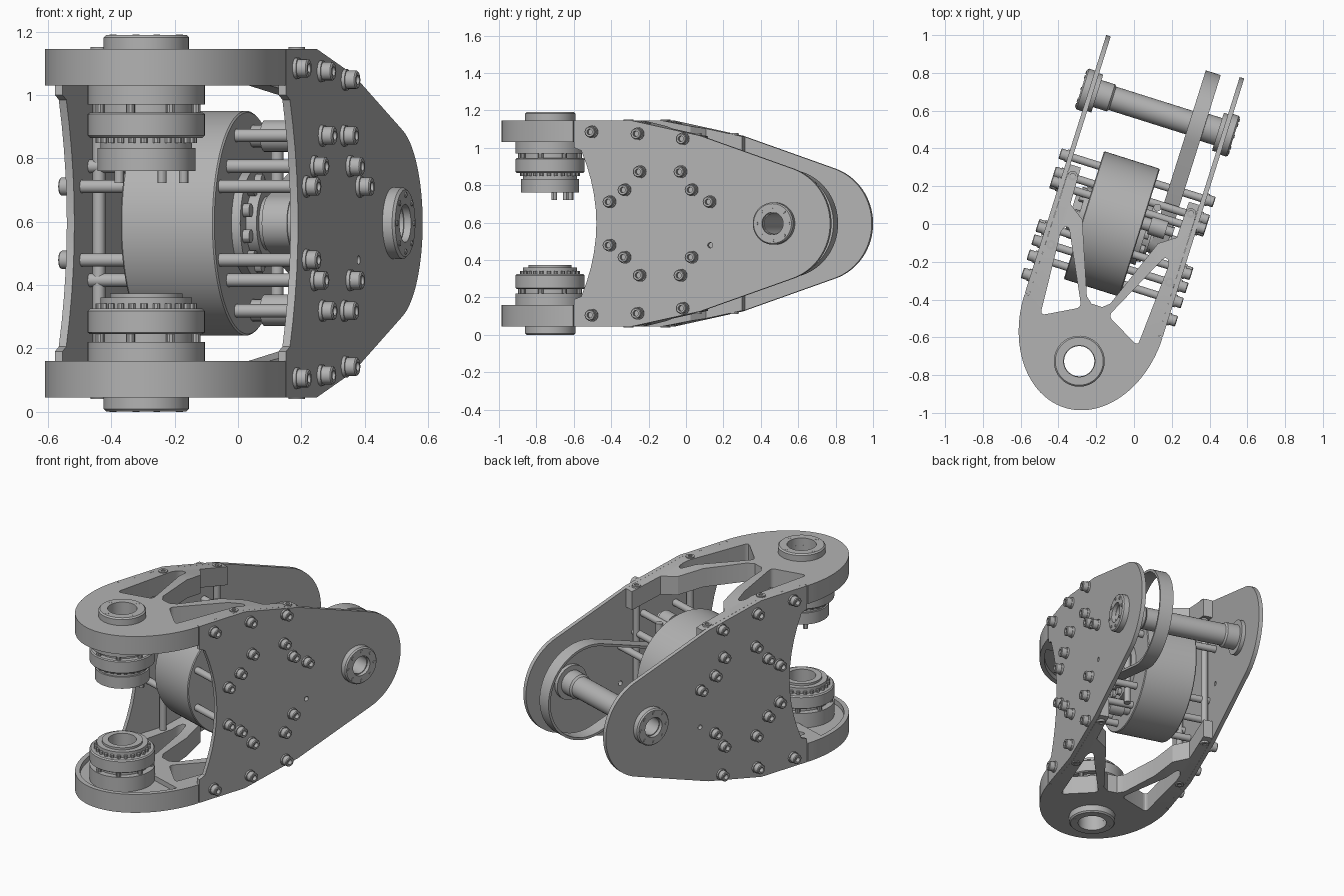
import bpy, bmesh, math
from math import cos, sin, pi, radians
from mathutils import Matrix, Vector

cube = bpy.data.objects.get("Cube")
if cube:
    bpy.data.objects.remove(cube)

grey = bpy.data.materials.new("machined grey")
grey.use_nodes = True
grey.diffuse_color = (0.45, 0.45, 0.45, 1)
grey.node_tree.nodes["Principled BSDF"].inputs["Base Color"].default_value = (0.45, 0.45, 0.45, 1)

# Local frame: x across the plates, y along the leg, z up
ROOT = Matrix.Rotation(radians(-17.5), 4, "Z") @ Matrix.Translation((-0.058, 0, 0))
MID = 0.595
FLIP = Matrix.Translation((0, 0, MID)) @ Matrix.Diagonal((1, 1, -1, 1)) @ Matrix.Translation((0, 0, -MID))
SIDE = Matrix(((0, 0, 1, 0), (1, 0, 0, 0), (0, 1, 0, 0), (0, 0, 0, 1)))
DRUM_Y, HIP_Y, ANKLE_Y = -0.035, 0.6, -0.78


def finish(name, bm, matrix=Matrix()):
    bmesh.ops.remove_doubles(bm, verts=bm.verts, dist=1e-5)
    bmesh.ops.transform(bm, matrix=ROOT @ matrix, verts=bm.verts)
    bmesh.ops.recalc_face_normals(bm, faces=bm.faces)
    mesh = bpy.data.meshes.new(name)
    bm.to_mesh(mesh)
    bm.free()
    mesh.materials.append(grey)
    mesh.shade_smooth()
    mesh.set_sharp_from_angle(angle=radians(30))
    obj = bpy.data.objects.new(name, mesh)
    bpy.context.scene.collection.objects.link(obj)
    return obj


def slab(loops, low, high):
    """Flat profile with holes, extruded from low to high."""
    curve = bpy.data.curves.new("profile", "CURVE")
    curve.dimensions, curve.fill_mode = "2D", "BOTH"
    curve.extrude = (high - low) / 2
    for loop in loops:
        spline = curve.splines.new("POLY")
        spline.points.add(len(loop) - 1)
        for point, (x, y) in zip(spline.points, loop):
            point.co = (x, y, 0, 1)
        spline.use_cyclic_u = True
    obj = bpy.data.objects.new("profile", curve)
    bpy.context.scene.collection.objects.link(obj)
    bpy.context.view_layer.update()
    mesh = bpy.data.meshes.new_from_object(obj.evaluated_get(bpy.context.evaluated_depsgraph_get()))
    bm = bmesh.new()
    bm.from_mesh(mesh)
    bmesh.ops.translate(bm, vec=(0, 0, (low + high) / 2), verts=bm.verts)
    bpy.data.objects.remove(obj)
    bpy.data.curves.remove(curve)
    bpy.data.meshes.remove(mesh)
    return bm


def turned(name, profile, matrix=Matrix(), sides=48):
    """Closed (radius, height) profile turned around z."""
    bm = bmesh.new()
    rings = [[bm.verts.new((r * cos(2 * pi * i / sides), r * sin(2 * pi * i / sides), h))
              for r, h in profile] for i in range(sides)]
    n = len(profile)
    for i in range(sides):
        a, b = rings[i], rings[(i + 1) % sides]
        for j in range(n):
            k = (j + 1) % n
            if profile[j][0] or profile[k][0]:
                bm.faces.new((a[j], b[j], b[k], a[k]))
    bmesh.ops.dissolve_degenerate(bm, dist=1e-6, edges=bm.edges)
    return finish(name, bm, matrix)


def rod(name, r, low, high, matrix=Matrix(), sides=20, bore=0):
    return turned(name, [(bore, low), (r, low), (r, high), (bore, high)], matrix, sides)


def across(y, z, flip=1):
    """Axis running across the plates; flip=-1 points it to the other side."""
    return Matrix.Translation((0, y, z)) @ Matrix.Rotation(flip * pi / 2, 4, "Y")


def arc(cx, cy, rx, ry, start, end, n=32):
    angles = [radians(start + (end - start) * i / n) for i in range(n + 1)]
    return [(cx + rx * cos(a), cy + ry * sin(a)) for a in angles]


def circle(cx, cy, r):
    return arc(cx, cy, r, r, 0, 350, 35)


def rounded(points, d):
    out = []
    for i, p in enumerate(points):
        p, a, b = Vector(p), Vector(points[i - 1]), Vector(points[(i + 1) % len(points)])
        a, b = p + (a - p).normalized() * d, p + (b - p).normalized() * d
        out += [tuple(a.lerp(p, t / 5).lerp(p.lerp(b, t / 5), t / 5)) for t in range(6)]
    return out


# Side plates
upper = [(0.18, 1.065), (-0.2, 1.145), (-0.524, 1.145), (-0.524, 1.0), (-0.485, 0.985)]
notch = [(-0.40 - 0.085 * (t / 5) ** 2, MID + 0.39 * t / 5) for t in range(4, -5, -1)]
plate = arc(HIP_Y, MID, 0.31, 0.31, -71, 71) + upper + notch
plate += [(y, 2 * MID - z) for y, z in reversed(upper)]
spare_hole = circle(0.238, MID - 0.116, 0.014)
for side, name in ((1, "left"), (-1, "right")):
    low, high = (0.358, 0.383) if side > 0 else (-0.383, -0.358)
    finish(name + "_side_plate", slab([plate, circle(HIP_Y, MID, 0.06), spare_hole], low, high), SIDE)

# Bolts on the plates and standoffs between the plates and the drum
corner = [(-0.424, 0.49), (-0.166, 0.48), (0.087, 0.453)]
circle_bolts = [(-0.154, 0.277), (0.075, 0.277), (-0.239, 0.18), (0.137, 0.18), (-0.323, 0.116), (0.238, 0.116)]
head = [(0, 0.403), (0.015, 0.403), (0.015, 0.428), (0.025, 0.428), (0.029, 0.424),
        (0.029, 0.394), (0.034, 0.394), (0.034, 0.38), (0, 0.38)]
for side in (1, -1):
    drum_end = 0.1 if side > 0 else 0.208
    for up in (1, -1):
        for y, h in corner + circle_bolts:
            place = across(y, MID + up * h, side)
            spare = up < 0 and y == 0.238
            if not spare:
                turned("plate_bolt", head, place, 16)
            if (y, h) in circle_bolts and not spare:
                rod("drum_standoff", 0.021, drum_end, 0.36, place)

# Motor drum with hubs
drum_axis = across(DRUM_Y, MID)
turned("motor_drum", [(0, -0.209), (0.35, -0.209), (0.355, -0.204), (0.355, 0.096), (0.35, 0.101), (0, 0.101)], drum_axis, 96)
turned("drum_rear_hub", [(0, -0.2), (0.15, -0.2), (0.15, -0.235), (0.115, -0.235), (0.115, -0.28), (0, -0.28)], drum_axis)
turned("drum_front_hub", [(0, 0.1), (0.17, 0.1), (0.17, 0.13), (0.11, 0.13), (0.11, 0.165), (0.085, 0.165),
                          (0.085, 0.27), (0.04, 0.27), (0.04, 0.34), (0, 0.34)], drum_axis)
for i in range(10):
    spin = drum_axis @ Matrix.Rotation(2 * pi * i / 10, 4, "Z") @ Matrix.Translation((0.133, 0, 0))
    rod("hub_screw", 0.022, 0.12, 0.152, spin, 12)
    rod("hub_screw", 0.016, -0.26, -0.23, spin, 12)


# Drive belt
def belt_loop(grow):
    t = math.degrees(math.acos(-0.2 / (HIP_Y - DRUM_Y)))
    return (arc(HIP_Y, MID, 0.275 + grow, 0.275 + grow, -t, t, 48)
            + arc(DRUM_Y, MID, 0.075 + grow, 0.075 + grow, t, 360 - t, 24))


finish("drive_belt", slab([belt_loop(0.015), belt_loop(0)], 0.176, 0.259), SIDE)

# Belt tensioner
for up in (1, -1):
    turned("tensioner_roller", [(0, 0.1), (0.035, 0.1), (0.035, 0.14), (0.05, 0.14), (0.05, 0.23), (0.025, 0.23),
                                (0.025, 0.27), (0, 0.27)], across(0.02, MID + up * 0.275), 24)
rod("tensioner_post", 0.02, 0.3, 0.9, Matrix.Translation((0.15, 0.12, 0)))

# Hip tube with its collars and end rings
hip_axis = across(HIP_Y, MID)
turned("hip_tube", [(0.055, -0.4), (0.075, -0.4), (0.075, -0.26), (0.065, -0.25), (0.065, 0.25), (0.075, 0.26),
                    (0.075, 0.4), (0.055, 0.4)], hip_axis)
for side in (1, -1):
    axis = across(HIP_Y, MID, side)
    turned("hip_end_ring", [(0.06, 0.375), (0.113, 0.375), (0.113, 0.415), (0.106, 0.423), (0.06, 0.423)], axis)
    rod("hip_inner_flange", 0.105, 0.335, 0.36, axis, 48, 0.06)
    for i in range(8):
        rod("ring_screw", 0.009, 0.42, 0.427,
            axis @ Matrix.Rotation(pi * i / 4, 4, "Z") @ Matrix.Translation((0.09, 0, 0)), 10)

# Forked arms, with open windows and a shallow rim around the bearing
right_edge = [(0.358, -0.525), (0.357, 0.2), (0.3, 0.2), (0.295, 0.0), (0.21, -0.06), (0.065, -0.44), (0.03, -0.47)]
outline = arc(0, -0.53, 0.383, 0.508, -180, 0, 48) + right_edge
outline += [(-x, y) for x, y in reversed(right_edge)]
window = [(0.27, -0.61), (0.075, -0.505), (0.27, -0.11), (0.3, -0.14)]
windows = [rounded([(s * x, y) for x, y in window], 0.03) for s in (1, -1)]
tray = arc(0, -0.53, 0.355, 0.48, -165, -15, 40)


def arm_part(name, loops, low, high, matrix):
    bm = slab(loops, low, high)
    geom = bm.verts[:] + bm.edges[:] + bm.faces[:]
    bmesh.ops.bisect_plane(bm, geom=geom, plane_co=(0, -0.2, 0), plane_no=(0, 1, 0))
    for v in bm.verts:
        v.co.z -= max(0, v.co.y + 0.2) * 0.21
    finish(name, bm, matrix)


bearing = [(0.08, 1.03), (0.08, 0.83), (0.145, 0.83), (0.145, 0.865), (0.178, 0.865), (0.185, 0.872), (0.185, 0.94),
           (0.178, 0.945), (0.15, 0.945), (0.15, 0.97), (0.185, 0.97), (0.185, 1.07), (0.08, 1.07)]
cap = [(0.083, 1.14), (0.135, 1.14), (0.135, 1.182), (0.127, 1.19), (0.083, 1.19)]
ankle = Matrix.Translation((0, ANKLE_Y, 0))
for name, flip in (("upper", Matrix()), ("lower", FLIP)):
    bore = circle(0, ANKLE_Y, 0.083)
    arm_part(name + "_arm_web", [outline, bore] + windows, 1.06, 1.145, flip)
    arm_part(name + "_arm_rim", [outline, tray] + windows, 1.03, 1.06, flip)
    turned(name + "_bearing", bearing, flip @ ankle, 64)
    turned(name + "_bearing_cap", cap, flip @ ankle, 48)
    for i in range(24):
        spin = flip @ ankle @ Matrix.Rotation(2 * pi * i / 24, 4, "Z")
        rod("bearing_stud", 0.011, 0.848, 0.87, spin @ Matrix.Translation((0.15, 0, 0)), 8)
        if i % 6 == 0:
            rod("cap_screw", 0.011, 1.185, 1.195 - 0.004, spin @ Matrix.Translation((0.11, 0, 0)), 10)
        if i % 3 == 0:
            rod("bearing_spacer", 0.014, 0.94, 0.975, spin @ Matrix.Translation((0.165, 0, 0)), 10)
    for x in (0.328, -0.328):
        for y, z in ((-0.237, 1.145), (0.146, 1.074)):
            rod("arm_screw", 0.026, z - 0.02, z + 0.006, flip @ Matrix.Translation((x, y, 0)), 16, 0.012)

# Upright posts tying the two arms together
for x in (0.328, -0.328):
    for y in (-0.237, 0.146):
        rod("upright_post", 0.02, 0.15, 1.04, Matrix.Translation((x, y, 0)))

# Ends of the two bearings
rod("upper_bearing_collar", 0.155, 0.76, 0.832, ankle, 48, 0.08)
rod("lower_bearing_collar", 0.115, 0.355, 0.373, ankle, 48, 0.08)
for angle in (28, 83, 153):
    rod("bearing_pin", 0.015, 0.722, 0.77,
        ankle @ Matrix.Rotation(radians(angle), 4, "Z") @ Matrix.Translation((0.12, 0, 0)), 12)
